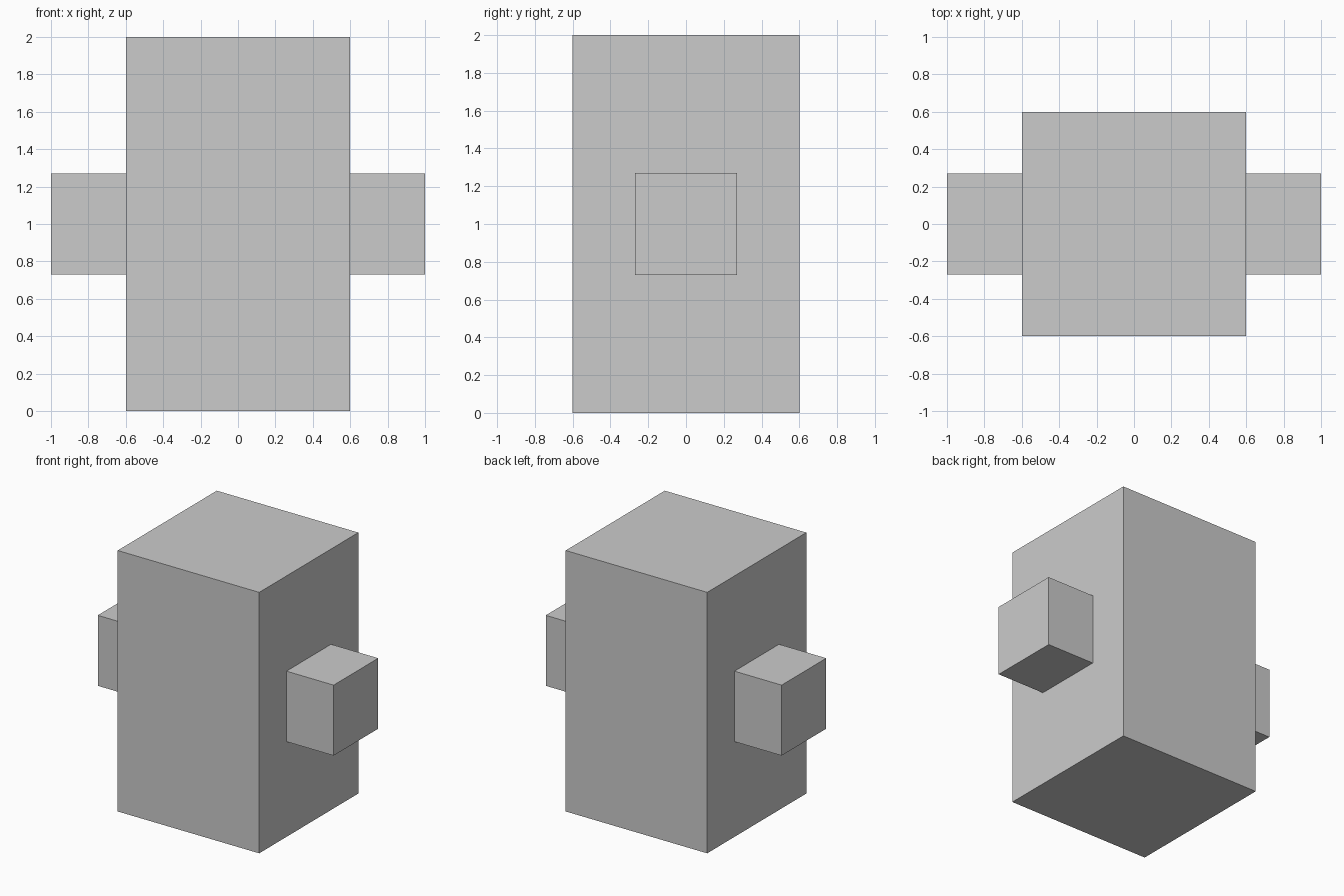
import bpy

if "Cube" in bpy.data.objects:
    bpy.data.objects.remove(bpy.data.objects["Cube"])


def box(name, centre, size):
    bpy.ops.mesh.primitive_cube_add(size=1, location=centre)
    obj = bpy.context.object
    obj.name = name
    obj.scale = size
    bpy.ops.object.transform_apply(location=False, rotation=False, scale=True)
    return obj


# Tall square body
box("body", (0, 0, 1), (1.2, 1.2, 2))

# Square stub on each side, butted against the body
for side, label in ((-1, "left"), (1, "right")):
    box(f"{label}_stub", (side * 0.8, 0, 1), (0.4, 0.54, 0.54))
